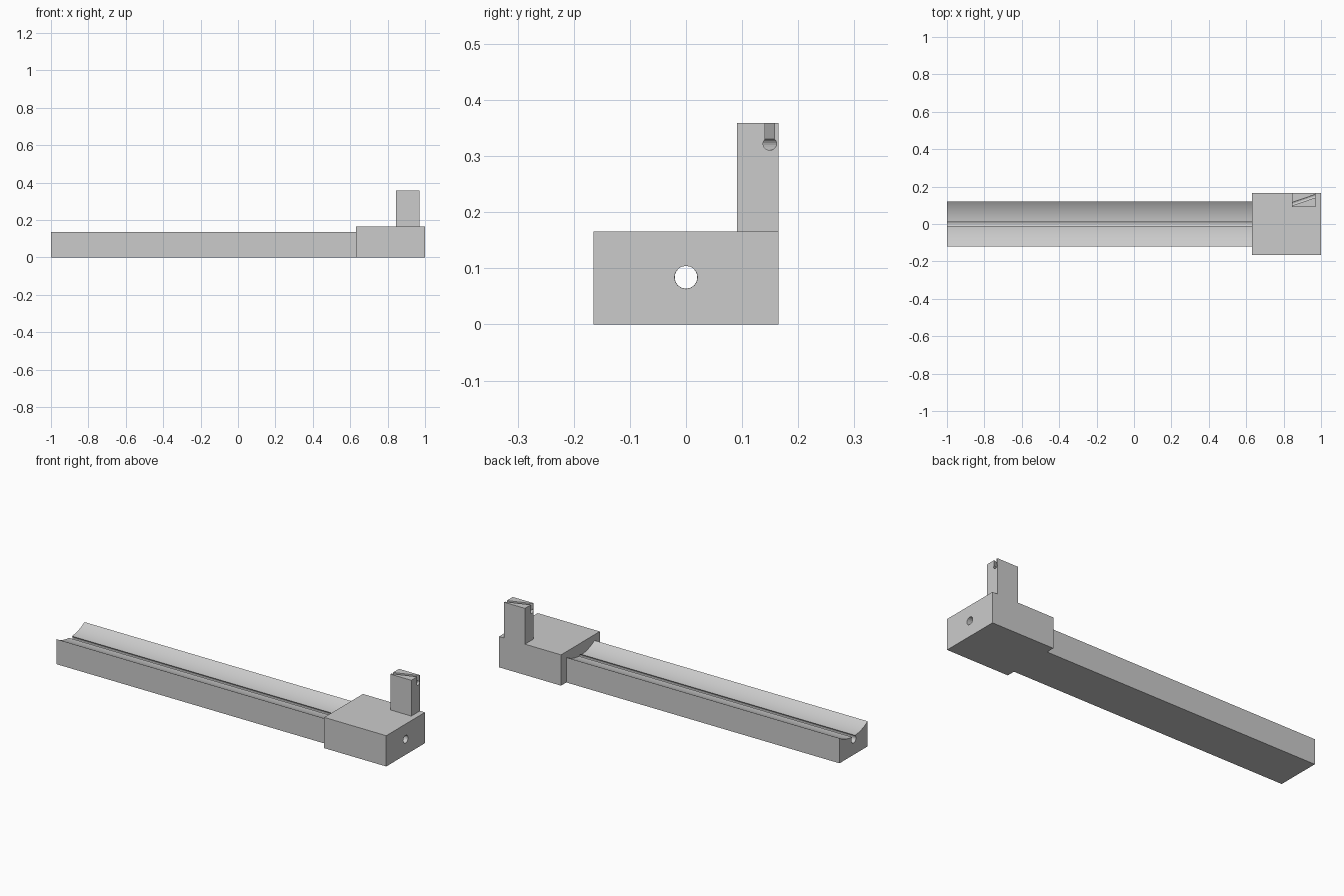
import bpy, bmesh, math
from mathutils import Matrix, Vector

if "Cube" in bpy.data.objects:
    bpy.data.objects.remove(bpy.data.objects["Cube"])

grey = bpy.data.materials.new("light grey")
grey.diffuse_color = (0.6, 0.6, 0.6, 1)
grey.use_nodes = True
grey.node_tree.nodes["Principled BSDF"].inputs["Base Color"].default_value = grey.diffuse_color

HOLE_Z, HOLE_R = 0.084, 0.0205


def add_object(name, bm):
    bmesh.ops.recalc_face_normals(bm, faces=bm.faces)
    mesh = bpy.data.meshes.new(name)
    bm.to_mesh(mesh)
    bm.free()
    obj = bpy.data.objects.new(name, mesh)
    bpy.context.collection.objects.link(obj)
    obj.data.materials.append(grey)
    return obj


def extrude_x(name, profile, x0, x1, matrix=Matrix()):
    """Prism with a (y, z) profile running along x."""
    bm = bmesh.new()
    face = bm.faces.new([bm.verts.new((x0, y, z)) for y, z in profile])
    ext = bmesh.ops.extrude_face_region(bm, geom=[face], use_keep_orig=True)
    verts = [v for v in ext["geom"] if isinstance(v, bmesh.types.BMVert)]
    bmesh.ops.translate(bm, verts=verts, vec=(x1 - x0, 0, 0))
    bm.transform(matrix)
    return add_object(name, bm)


def box(name, lo, hi):
    profile = [(lo[1], lo[2]), (hi[1], lo[2]), (hi[1], hi[2]), (lo[1], hi[2])]
    return extrude_x(name, profile, lo[0], hi[0])


def arc(cy, cz, r, a0, a1, n):
    return [(cy + r * math.cos(a0 + (a1 - a0) * i / n),
             cz + r * math.sin(a0 + (a1 - a0) * i / n)) for i in range(n + 1)]


def cut(obj, cutter):
    mod = obj.modifiers.new("cut", "BOOLEAN")
    mod.operation = "DIFFERENCE"
    mod.solver = "EXACT"
    mod.object = cutter
    cutter.hide_render = True
    cutter.hide_set(True)


def smooth(obj):
    bpy.ops.object.select_all(action="DESELECT")
    obj.select_set(True)
    bpy.context.view_layer.objects.active = obj
    bpy.ops.object.shade_smooth_by_angle(angle=math.radians(35))


# Rail: concave trough whose bottom opens into a round channel
W, TOP, LOW, LIP = 0.12, 0.135, 0.1, 0.012
sag = TOP - LOW
R = (W * W + sag * sag) / (2 * sag)
cz = LOW + R
edge = math.asin(W / R)
lip = math.asin(LIP / R)
lip_z = cz - R * math.cos(lip)
ch = math.atan2(lip_z - HOLE_Z, LIP)
ch_r = math.hypot(LIP, lip_z - HOLE_Z)
down = -math.pi / 2
profile = [(-W, 0), (W, 0)]
profile += arc(0, cz, R, down + edge, down + lip, 16)
profile += arc(0, HOLE_Z, ch_r, ch, -math.pi - ch, 14)[1:-1]
profile += arc(0, cz, R, down - lip, down - edge, 16)
rail = extrude_x("rail", profile, -1, 0.63)
smooth(rail)

# End block with a through hole in line with the channel
block = box("end_block", (0.63, -0.165, 0), (1, 0.165, 0.166))
circle = arc(0, HOLE_Z, HOLE_R, 0, 2 * math.pi, 16)[:-1]
cut(block, extrude_x("block_hole_cutter", circle, 0.5, 1.1))
smooth(block)

# Upright post with a slanted keyhole slot across its top
post = box("post", (0.845, 0.091, 0.166), (0.97, 0.165, 0.359))
S, KZ, KR = 0.008, 0.322, 0.0115
a = math.acos(S / KR)
keyhole = [(S, 0.4)] + arc(0, KZ, KR, a, -math.pi - a, 14) + [(-S, 0.4)]
slant = Matrix.Translation(Vector((0.9075, 0.128, 0))) @ Matrix.Rotation(math.radians(19), 4, "Z")
cut(post, extrude_x("slot_cutter", keyhole, -0.15, 0.15, slant))
smooth(post)
